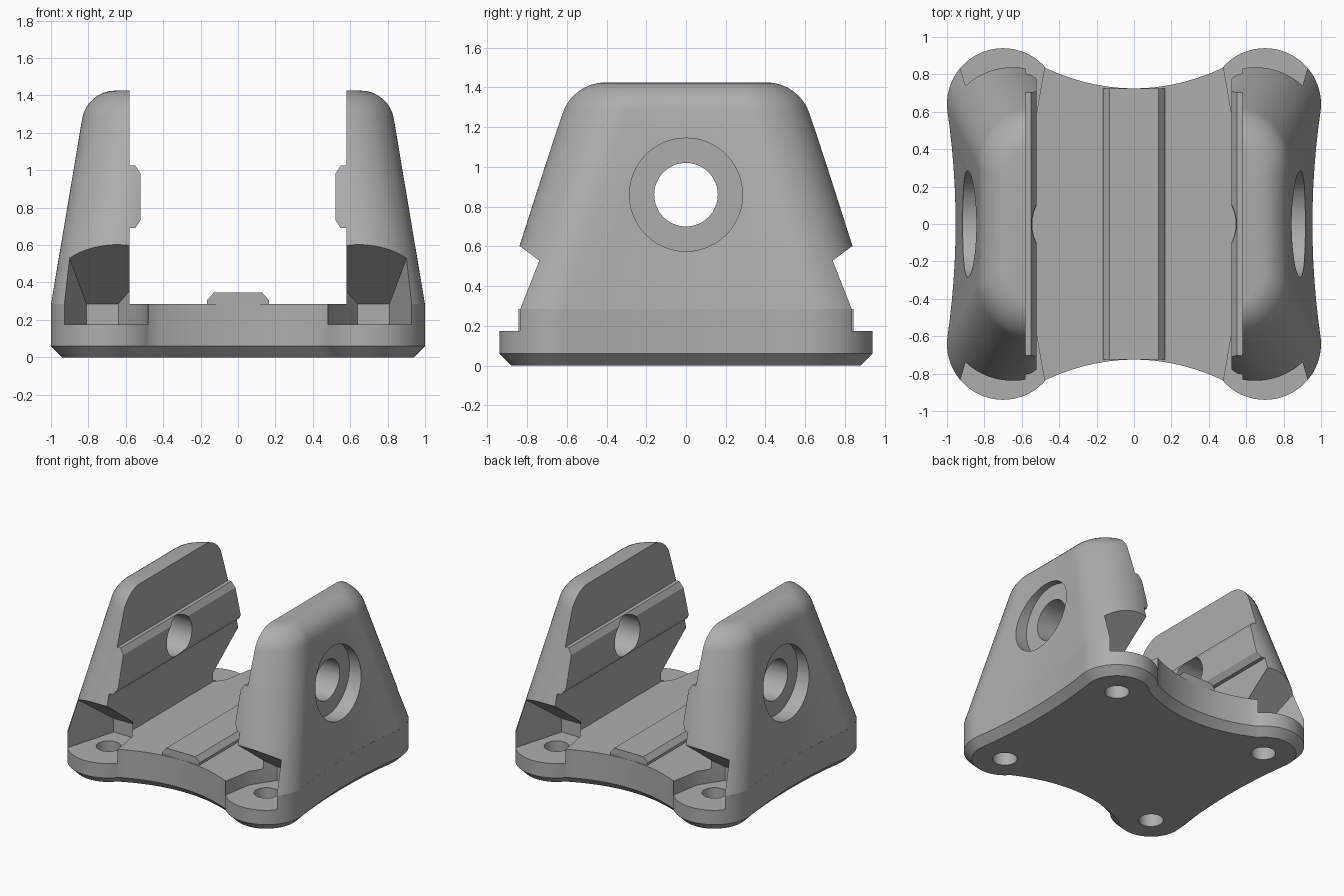
import bpy, bmesh, math
from math import cos, sin, radians, pi
from mathutils import Vector, Matrix

if "Cube" in bpy.data.objects:
    bpy.data.objects.remove(bpy.data.objects["Cube"])

grey = bpy.data.materials.new("light grey plastic")
grey.use_nodes = True
colour = (0.42, 0.42, 0.42, 1)
grey.diffuse_color = colour
grey.node_tree.nodes["Principled BSDF"].inputs["Base Color"].default_value = colour


def make_object(name, bm):
    bmesh.ops.recalc_face_normals(bm, faces=bm.faces)
    mesh = bpy.data.meshes.new(name)
    bm.to_mesh(mesh)
    bm.free()
    mesh.materials.append(grey)
    obj = bpy.data.objects.new(name, mesh)
    bpy.context.collection.objects.link(obj)
    return obj


def loft(name, rings):
    """Closed solid through rings of equal point count."""
    bm = bmesh.new()
    rows = [[bm.verts.new(p) for p in ring] for ring in rings]
    n = len(rows[0])
    for a, b in zip(rows, rows[1:]):
        for i in range(n):
            j = (i + 1) % n
            bm.faces.new((a[i], a[j], b[j], b[i]))
    bm.faces.new(rows[0])
    bm.faces.new(rows[-1])
    return make_object(name, bm)


def extrude_y(name, profile, y):
    return loft(name, [[(x, s, z) for x, z in profile] for s in (-y, y)])


def cylinder(name, radius, depth, place):
    bm = bmesh.new()
    bmesh.ops.create_cone(bm, cap_ends=True, segments=48, radius1=radius,
                          radius2=radius, depth=depth, matrix=place)
    return make_object(name, bm)


def combine(target, tool, operation):
    mod = target.modifiers.new(operation.lower(), "BOOLEAN")
    mod.operation, mod.object, mod.solver = operation, tool, "EXACT"
    bpy.ops.object.select_all(action="DESELECT")
    bpy.context.view_layer.objects.active = target
    target.select_set(True)
    bpy.ops.object.modifier_apply(modifier=mod.name)
    bpy.data.objects.remove(tool)


def corner_to_side(cx, cy, r, sag):
    """Half outline on +x: back lobe, hollow side, front lobe."""
    lobe = [(cx + r * cos(radians(a)), cy + r * sin(radians(a)))
            for a in range(140, -6, -5)]
    end_x, end_y = lobe[-1]
    side = [(end_x - sag * (1 - (k / 6) ** 2), -end_y * k / 6)
            for k in range(-5, 6)]
    return lobe + side + [(x, -y) for x, y in reversed(lobe)]


def base_ring(z, inset):
    half = corner_to_side(0.70, 0.64, 0.30 - inset, 0.045)
    ex, ey = half[-1]
    dip = -0.725 + inset
    front = [(ex * k / 10, dip + (ey - dip) * (k / 10) ** 2)
             for k in range(9, -10, -1)]
    outline = half + front + [(-x, -y) for x, y in half]
    outline += [(-x, -y) for x, y in front]
    return [(x, y, z) for x, y in outline]


def tower_ring(z, inset):
    dz = max(z - 0.285, 0)
    half = corner_to_side(0.70 - 0.168 * dz, 0.64 - 0.32 * dz,
                          0.30 - inset, 0.045 * (1 - dz / 1.14))
    return [(x, y, z) for x, y in half]


# Base plate with chamfered underside
bracket = loft("bracket", [base_ring(0, 0.06), base_ring(0.06, 0),
                           base_ring(0.285, 0)])

# Centre rail on the floor
rail = [(-0.165, 0.25), (0.165, 0.25), (0.165, 0.305), (0.13, 0.345),
        (-0.13, 0.345), (-0.165, 0.305)]
combine(bracket, extrude_y("centre_rail", rail, 0.724), "UNION")

# Tapered side towers with rounded tops and ribbed inner faces
inner = [(0, 0.1), (0.58, 0.1), (0.58, 0.69), (0.55, 0.69), (0.52, 0.735),
         (0.52, 0.98), (0.55, 1.025), (0.58, 1.025), (0.58, 1.6), (0, 1.6)]
top_z, fillet = 1.425, 0.145
for side in (1, -1):
    rings = [tower_ring(0.2, 0.01), tower_ring(0.285, 0.0005)]
    for k in range(9):
        a = pi / 2 * k / 8
        rings.append(tower_ring(top_z - fillet * (1 - sin(a)),
                                fillet * (1 - cos(a)) + 0.0005))
    rings = [[(side * x, y, z) for x, y, z in ring] for ring in rings]
    tower = loft("side_tower", rings)
    cutter = extrude_y("inner_cutter", [(side * x, z) for x, z in inner], 1.2)
    combine(tower, cutter, "DIFFERENCE")
    combine(bracket, tower, "UNION")

# Cross bore and outer counterbores
turn = Matrix.Rotation(pi / 2, 4, "Y")
combine(bracket, cylinder("cross_bore", 0.16, 3,
                          Matrix.Translation((0, 0, 0.86)) @ turn), "DIFFERENCE")
for side in (1, -1):
    place = Matrix.Translation((side * 1.04, 0, 0.86)) @ turn
    combine(bracket, cylinder("counterbore", 0.285, 0.5, place), "DIFFERENCE")

# Screw pockets with sloping roofs, and screw holes in the four corners
plan = [(0.93, 1.1), (0.93, 0.84), (0.89, 0.70), (0.81, 0.42),
        (0.64, 0.42), (0.52, 0.60), (0.48, 0.83), (0.48, 1.1)]
roof = [((0.835, 0.60), (0.72, 0.515)), ((0.72, 0.515), (0.42, 0.285))]
for sx in (1, -1):
    for sy in (1, -1):
        bm = bmesh.new()
        rows = [[bm.verts.new((sx * x, sy * y, z)) for x, y in plan]
                for z in (0.175, 1.2)]
        for i in range(len(plan)):
            bm.faces.new((rows[0][i - 1], rows[0][i], rows[1][i], rows[1][i - 1]))
        for row in rows:
            bm.faces.new(row)
        for (y1, z1), (y2, z2) in roof:
            bmesh.ops.bisect_plane(
                bm, geom=bm.verts[:] + bm.edges[:] + bm.faces[:],
                plane_co=Vector((0, sy * y1, z1)),
                plane_no=Vector((0, sy * (z2 - z1), y1 - y2)), clear_outer=True)
            bmesh.ops.holes_fill(bm, edges=bm.edges[:], sides=0)
        combine(bracket, make_object("screw_pocket", bm), "DIFFERENCE")
        place = Matrix.Translation((sx * 0.70, sy * 0.64, 0.1))
        combine(bracket, cylinder("screw_hole", 0.09, 0.3, place), "DIFFERENCE")

# Smooth curved walls, keep crisp edges
bpy.ops.object.select_all(action="DESELECT")
bpy.context.view_layer.objects.active = bracket
bracket.select_set(True)
bpy.ops.object.shade_smooth_by_angle(angle=radians(25))
